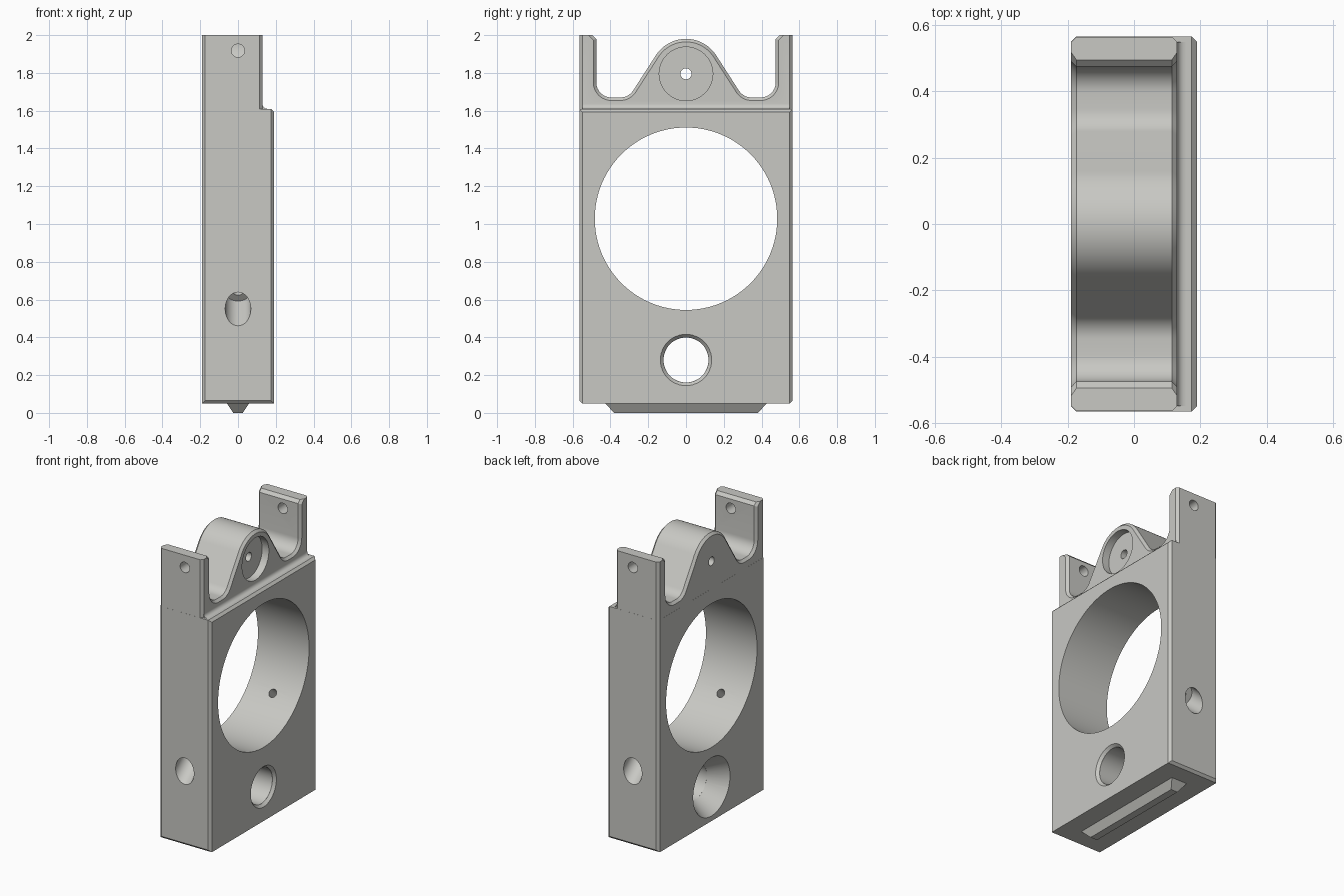
import bpy, bmesh, math
from mathutils import Vector

if "Cube" in bpy.data.objects:
    bpy.data.objects.remove(bpy.data.objects["Cube"])

grey = bpy.data.materials.new("light_grey")
grey.diffuse_color = (0.58, 0.58, 0.55, 1)
grey.use_nodes = True
grey.node_tree.nodes["Principled BSDF"].inputs["Base Color"].default_value = grey.diffuse_color


def finish(bm, name):
    bmesh.ops.recalc_face_normals(bm, faces=bm.faces[:])
    me = bpy.data.meshes.new(name)
    bm.to_mesh(me)
    bm.free()
    me.materials.append(grey)
    ob = bpy.data.objects.new(name, me)
    bpy.context.collection.objects.link(ob)
    return ob


def prism(points, direction):
    """Closed profile of 3D points pushed along a direction."""
    bm = bmesh.new()
    face = bm.faces.new([bm.verts.new(p) for p in points])
    ext = bmesh.ops.extrude_face_region(bm, geom=[face])["geom"]
    moved = [g for g in ext if isinstance(g, bmesh.types.BMVert)]
    bmesh.ops.translate(bm, verts=moved, vec=direction)
    bmesh.ops.recalc_face_normals(bm, faces=bm.faces[:])
    return bm


def chamfer(bm, rule, size):
    edges = [e for e in bm.edges if rule(e.verts[0].co, e.verts[1].co)]
    bmesh.ops.bevel(bm, geom=edges, offset=size, segments=1,
                    affect='EDGES', profile=0.5, clamp_overlap=False)


def arc(cy, cz, r, a0, a1, n):
    return [(cy + r * math.cos(math.radians(a0 + (a1 - a0) * i / n)),
             cz + r * math.sin(math.radians(a0 + (a1 - a0) * i / n)))
            for i in range(n + 1)]


def rod(a, b, r1, r2=None, n=32):
    """Cylinder or cone cutter from a to b."""
    a, b = Vector(a), Vector(b)
    bm = bmesh.new()
    bmesh.ops.create_cone(bm, cap_ends=True, segments=n, radius1=r1,
                          radius2=r1 if r2 is None else r2, depth=(b - a).length)
    rot = Vector((0, 0, 1)).rotation_difference(b - a).to_matrix()
    bmesh.ops.rotate(bm, verts=bm.verts[:], matrix=rot)
    bmesh.ops.translate(bm, verts=bm.verts[:], vec=(a + b) / 2)
    return finish(bm, "cutter")


def combine(target, other, operation):
    mod = target.modifiers.new("combine", 'BOOLEAN')
    mod.operation = operation
    mod.solver = 'EXACT'
    mod.object = other
    bpy.context.view_layer.objects.active = target
    bpy.ops.object.modifier_apply(modifier=mod.name)
    bpy.data.objects.remove(other)


# Main block with chamfered uprights, bottom ends and front top edge
W, D, Z0, Z1 = 0.19, 0.565, 0.05, 1.61
bm = prism([(-W, -D, Z0), (W, -D, Z0), (W, D, Z0), (-W, D, Z0)], (0, 0, Z1 - Z0))


def block_edges(p, q):
    upright = abs(p.z - q.z) > 0.5
    end = abs(p.x - q.x) > 0.2 and p.z < 0.1
    lip = abs(p.y - q.y) > 0.5 and p.z > 1 and p.x > 0
    return upright or end or lip


chamfer(bm, block_edges, 0.016)
body = finish(bm, "body")

# Upper frame: two posts, rounded valleys and the central hump
E = D - 0.0005
half = [(E, 1.3), (E, 2.0), (0.495, 2.0), (0.475, 1.98)]
half += arc(0.395, 1.75, 0.08, 0, -90, 10)
half += arc(0.347, 1.75, 0.08, -90, -147, 8)
half += arc(0, 1.79, 0.19, 33, 90, 14)
outline = half + [(-y, z) for y, z in half[-2::-1]]
XB = -W + 0.0005
bm = prism([(XB, y, z) for y, z in outline], (0.13 - XB, 0, 0))


def rim_edges(p, q):
    on_cap = abs(p.x - q.x) < 1e-4
    top = p.z > 1.999 and q.z > 1.999
    bottom = p.z < 1.31 and q.z < 1.31
    return on_cap and not top and not bottom


chamfer(bm, rim_edges, 0.016)
combine(body, finish(bm, "upper_frame"), 'UNION')

# Concave fillet where the upper frame meets the ledge
prof = [(0.11, 1.59), (0.155, 1.59)]
prof += arc(0.155, 1.635, 0.025, 270, 180, 6) + [(0.11, 1.635)]
bm = prism([(x, -0.549, z) for x, z in prof], (0, 1.098, 0))
combine(body, finish(bm, "ledge_fillet"), 'UNION')

# Large bore, lower bore with cone and lip, hump recess and pin hole
cutters = [
    rod((-0.3, 0, 1.028), (0.3, 0, 1.028), 0.483, n=96),
    rod((-0.3, 0, 0.28), (0.3, 0, 0.28), 0.119, n=48),
    rod((-0.20, 0, 0.28), (-0.07, 0, 0.28), 0.202, 0.1195, n=48),
    rod((0.172, 0, 0.28), (0.20, 0, 0.28), 0.1195, 0.145, n=48),
    rod((0.08, 0, 1.795), (0.18, 0, 1.795), 0.142, n=48),
    rod((-0.3, 0, 1.795), (0.3, 0, 1.795), 0.029),
]

# Post holes and slanted screw channels aimed at the large bore
centre = Vector((0, 0, 1.028))
for s in (-1, 1):
    cutters.append(rod((0, s * 0.42, 1.918), (0, s * 0.65, 1.918), 0.035))
    aim = (Vector((0, s * D, 0.55)) - centre).normalized()
    cutters.append(rod(centre + aim * 0.595, centre + aim * 0.9, 0.068))
    cutters.append(rod(centre + aim * 0.40, centre + aim * 0.65, 0.027))
for c in cutters:
    combine(body, c, 'DIFFERENCE')

# Tapered ridge under the block
bm = bmesh.new()
for x, y, z in ((0.06, 0.43, 0.052), (0.025, 0.38, 0)):
    for sx in (-1, 1):
        for sy in (-1, 1):
            bm.verts.new((sx * x, sy * y, z))
bmesh.ops.convex_hull(bm, input=bm.verts[:])
bmesh.ops.dissolve_limit(bm, angle_limit=0.01, verts=bm.verts[:], edges=bm.edges[:])
finish(bm, "bottom_ridge")

# Smooth the bores and curves, keep edges sharp
bpy.ops.object.select_all(action='DESELECT')
body.select_set(True)
bpy.context.view_layer.objects.active = body
bpy.ops.object.shade_smooth_by_angle(angle=math.radians(25))
